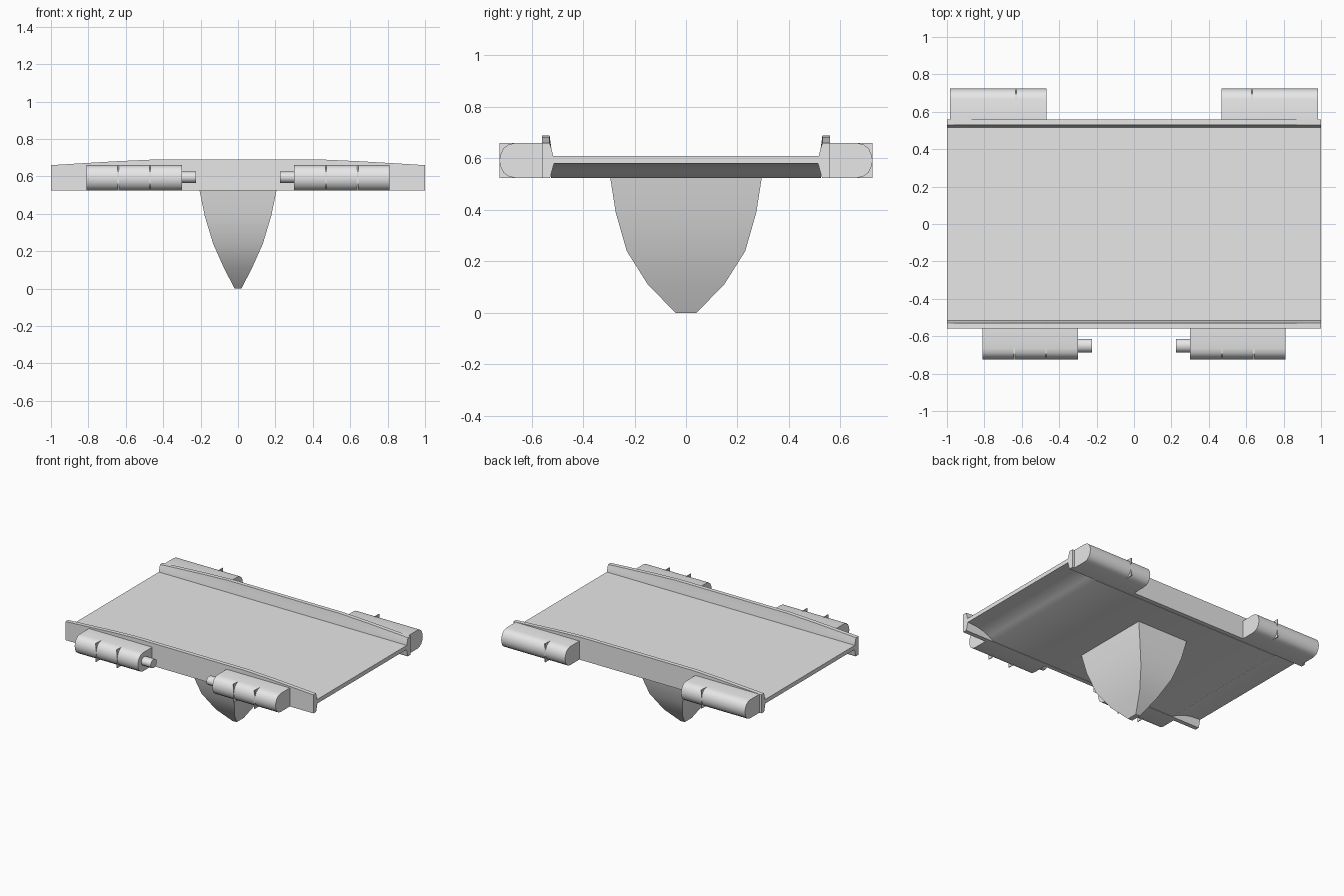
import bpy, bmesh, math

if "Cube" in bpy.data.objects:
    bpy.data.objects.remove(bpy.data.objects["Cube"])

mat = bpy.data.materials.new("light_grey")
mat.diffuse_color = (0.8, 0.8, 0.8, 1)
mat.use_nodes = True
mat.node_tree.nodes["Principled BSDF"].inputs["Base Color"].default_value = mat.diffuse_color


def loft(name, rings, angle=35):
    """Bridge closed rings of points and cap both ends."""
    bm = bmesh.new()
    rows = [[bm.verts.new(p) for p in ring] for ring in rings]
    for a, b in zip(rows, rows[1:]):
        for i in range(len(a)):
            j = (i + 1) % len(a)
            bm.faces.new((a[i], a[j], b[j], b[i]))
    bm.faces.new(rows[0][::-1])
    bm.faces.new(rows[-1])
    bmesh.ops.recalc_face_normals(bm, faces=bm.faces[:])
    me = bpy.data.meshes.new(name)
    bm.to_mesh(me)
    bm.free()
    ob = bpy.data.objects.new(name, me)
    bpy.context.collection.objects.link(ob)
    me.materials.append(mat)
    bpy.ops.object.select_all(action='DESELECT')
    ob.select_set(True)
    bpy.context.view_layer.objects.active = ob
    bpy.ops.object.shade_smooth_by_angle(angle=math.radians(angle))
    return ob


def along_x(profile, xs):
    return [[(x, y, z) for y, z in profile] for x in xs]


# Deck slab: thin ends with a hollow curve under each end
under = [(1.0, 0.58), (0.92, 0.576), (0.86, 0.564), (0.81, 0.547), (0.77, 0.525)]
outline = [(-1, 0.61), (1, 0.61)] + under + [(-x, z) for x, z in reversed(under)]
loft("deck", [[(x, y, z) for x, z in outline] for y in (-0.525, 0.525)])

# Side rails: low at the ends, higher in the middle
crest = [(1.0, 0.66), (0.87, 0.668), (0.65, 0.681), (0.45, 0.69)]
stations = [(-x, z) for x, z in crest] + crest[::-1]
for side, label in ((-1, "front"), (1, "back")):
    rings = []
    for x, top in stations:
        prof = [(0.56, 0.525), (0.56, top), (0.53, top), (0.523, 0.64),
                (0.516, 0.61), (0.513, 0.58), (0.528, 0.525)]
        rings.append([(x, side * y, z) for y, z in prof])
    loft(label + "_rail", rings)

# Engine pods: flat against the rail, rounded outside, with square flanges
half = [(0.665, 0.66), (0.69, 0.654), (0.709, 0.64), (0.72, 0.617)]
pod = ([(0.555, 0.66)] + half + [(0.725, 0.5925)]
       + [(y, 1.185 - z) for y, z in half[::-1]] + [(0.555, 0.525)])
flange = [(0.56, 0.66), (0.725, 0.66), (0.725, 0.525), (0.56, 0.525)]
nozzle = [(0.65 + 0.036 * math.cos(math.tau * i / 12),
           0.595 + 0.031 * math.sin(math.tau * i / 12)) for i in range(12)]


def place(profile, sy):
    return [(sy * y, z) for y, z in profile]


for sx, lr in ((-1, "left"), (1, "right")):
    loft("front_pod_" + lr, along_x(place(pod, -1), (sx * 0.30, sx * 0.81)))
    loft("front_nozzle_" + lr, along_x(place(nozzle, -1), (sx * 0.225, sx * 0.305)))
    loft("back_pod_" + lr, along_x(place(pod, 1), (sx * 0.468, sx * 0.983)))
    for sy, x, label in ((-1, 0.47, "front_inner"), (-1, 0.64, "front_outer"),
                         (1, 0.63, "back")):
        loft(label + "_flange_" + lr,
             along_x(place(flange, sy), (sx * x - 0.003, sx * x + 0.003)))

# Tapered keel under the deck
keel = [(0, 0.018, 0.04), (0.11, 0.075, 0.148), (0.24, 0.133, 0.23),
        (0.39, 0.178, 0.273), (0.53, 0.207, 0.295)]
loft("keel", [[(-x, -y, z), (x, -y, z), (x, y, z), (-x, y, z)] for z, x, y in keel])
